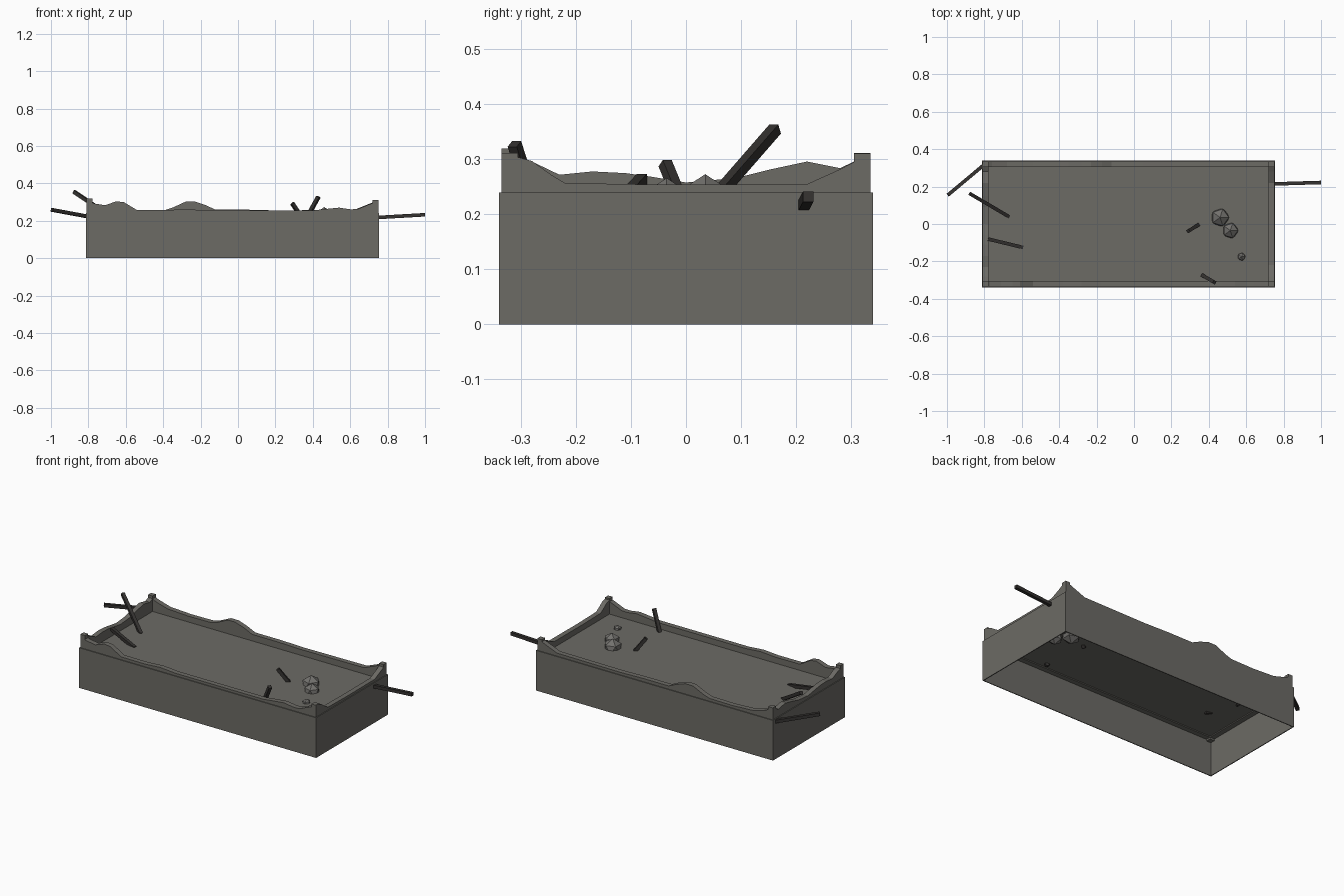
import bpy, bmesh
from mathutils import Vector

cube = bpy.data.objects.get("Cube")
if cube:
    bpy.data.objects.remove(cube, do_unlink=True)


def material(name, rgb):
    m = bpy.data.materials.new(name)
    m.use_nodes = True
    color = (*rgb, 1)
    m.diffuse_color = color
    bsdf = m.node_tree.nodes["Principled BSDF"]
    bsdf.inputs["Base Color"].default_value = color
    bsdf.inputs["Roughness"].default_value = 0.9
    return m


stone = material("weathered grey", (0.15, 0.145, 0.13))
rock = material("rubble grey", (0.17, 0.165, 0.155))
char = material("charred wood", (0.035, 0.032, 0.03))


def finish(name, bm, mat):
    bmesh.ops.recalc_face_normals(bm, faces=bm.faces)
    mesh = bpy.data.meshes.new(name)
    bm.to_mesh(mesh)
    bm.free()
    mesh.materials.append(mat)
    ob = bpy.data.objects.new(name, mesh)
    bpy.context.collection.objects.link(ob)
    return ob


def box(name, lo, hi, mat):
    bm = bmesh.new()
    bmesh.ops.create_cube(bm, size=1)
    lo, hi = Vector(lo), Vector(hi)
    for v in bm.verts:
        v.co = (lo + hi) / 2 + v.co * (hi - lo)
    return finish(name, bm, mat)


# Outer limits of the broken walls, and of the skirt around them
X0, X1, Y = -0.809, 0.75, 0.335
SKIN, THICK, BASE, FLOOR = 0.005, 0.03, 0.21, 0.22
TOP = 0.24

# Skirt: four thin panels, open underneath
for side, s in (("front", -1), ("back", 1)):
    ys = sorted((s * Y, s * (Y + SKIN)))
    box(side + "_skirt", (X0 - SKIN, ys[0], 0), (X1 + SKIN, ys[1], TOP), stone)
box("right_skirt", (X0 - SKIN, -Y, 0), (X0, Y, TOP), stone)
box("left_skirt", (X1, -Y, 0), (X1 + SKIN, Y, TOP), stone)

# Floor inside the walls
box("floor", (X0, -Y, FLOOR - 0.004), (X1, Y, FLOOR), stone)


def broken_wall(name, profile, along_x, outer, inner):
    """Wall with a ragged top: profile holds (distance along, height)."""
    bm = bmesh.new()
    rows = []
    for t, h in profile:
        ring = []
        for depth, z in ((outer, BASE), (outer, h), (inner, h), (inner, BASE)):
            ring.append(bm.verts.new((t, depth, z) if along_x else (depth, t, z)))
        rows.append(ring)
    for a, b in zip(rows, rows[1:]):
        for i in range(4):
            j = (i + 1) % 4
            bm.faces.new((a[i], a[j], b[j], b[i]))
    bm.faces.new(rows[0])
    bm.faces.new(rows[-1])
    return finish(name, bm, stone)


broken_wall("front_wall", [
    (X0, 0.31), (-0.77, 0.292), (-0.71, 0.283), (-0.65, 0.304), (-0.61, 0.299),
    (-0.54, 0.257), (-0.38, 0.256), (-0.28, 0.263), (-0.18, 0.255), (0.4, 0.255),
    (0.47, 0.263), (0.54, 0.27), (0.6, 0.261), (0.64, 0.262), (0.7, 0.287),
    (X1, 0.305)], True, -Y, -Y + THICK)
broken_wall("back_wall", [
    (X0, 0.31), (-0.76, 0.285), (-0.68, 0.262), (-0.54, 0.255), (-0.39, 0.257),
    (-0.35, 0.27), (-0.28, 0.302), (-0.23, 0.302), (-0.17, 0.282), (-0.12, 0.259),
    (0.05, 0.259), (0.2, 0.255), (0.62, 0.258), (0.67, 0.278),
    (X1, 0.31)], True, Y, Y - THICK)
broken_wall("left_wall", [
    (-Y, 0.312), (-0.28, 0.297), (-0.245, 0.272), (-0.22, 0.257), (-0.05, 0.254),
    (0.22, 0.255), (0.28, 0.282), (Y, 0.311)], False, X1, X1 - THICK)
broken_wall("right_wall", [
    (-Y, 0.31), (-0.28, 0.296), (-0.23, 0.272), (-0.17, 0.278), (-0.11, 0.275),
    (-0.06, 0.268), (0, 0.258), (0.09, 0.266), (0.15, 0.281), (0.22, 0.296),
    (0.28, 0.284), (Y, 0.31)], False, X0, X0 + THICK)

# Corner posts
for name, x, y, h in (("front_right_post", X0, -Y, 0.32), ("back_right_post", X0, Y, 0.312),
                      ("front_left_post", X1, -Y, 0.312), ("back_left_post", X1, Y, 0.311)):
    xs = sorted((x, x + (THICK if x < 0 else -THICK)))
    ys = sorted((y, y + (THICK if y < 0 else -THICK)))
    box(name, (xs[0], ys[0], BASE - 0.01), (xs[1], ys[1], h), stone)

# Rubble half sunk in the floor
for name, x, y, r in (("large_rubble", 0.46, 0.035, 0.053),
                      ("medium_rubble", 0.515, -0.035, 0.046),
                      ("small_rubble", 0.575, -0.175, 0.023)):
    bm = bmesh.new()
    bmesh.ops.create_icosphere(bm, subdivisions=1, radius=r)
    bmesh.ops.translate(bm, vec=(x, y, FLOOR), verts=bm.verts)
    finish(name, bm, rock)


def beam(name, start, end, width=0.019):
    """Square charred beam between two points."""
    a, b = Vector(start), Vector(end)
    bm = bmesh.new()
    bmesh.ops.create_cube(bm, size=1)
    for v in bm.verts:
        v.co = Vector((v.co.x * width, v.co.y * width, v.co.z * (b - a).length))
    ob = finish(name, bm, char)
    ob.location = (a + b) / 2
    ob.rotation_euler = (b - a).to_track_quat("Z", "Y").to_euler()
    return ob


# Charred beams jutting out of the walls and floor
beam("left_outer_beam", (0.74, 0.214, 0.217), (1.0, 0.222, 0.232))
beam("right_outer_beam", (-0.8, 0.318, 0.222), (-0.995, 0.155, 0.258))
beam("tall_leaning_beam", (-0.67, 0.04, 0.215), (-0.877, 0.162, 0.355))
beam("low_leaning_beam", (-0.595, -0.125, 0.215), (-0.782, -0.08, 0.264))
beam("short_beam", (0.345, -0.004, 0.21), (0.29, -0.038, 0.293))
beam("front_beam", (0.362, -0.272, 0.205), (0.43, -0.312, 0.328))
